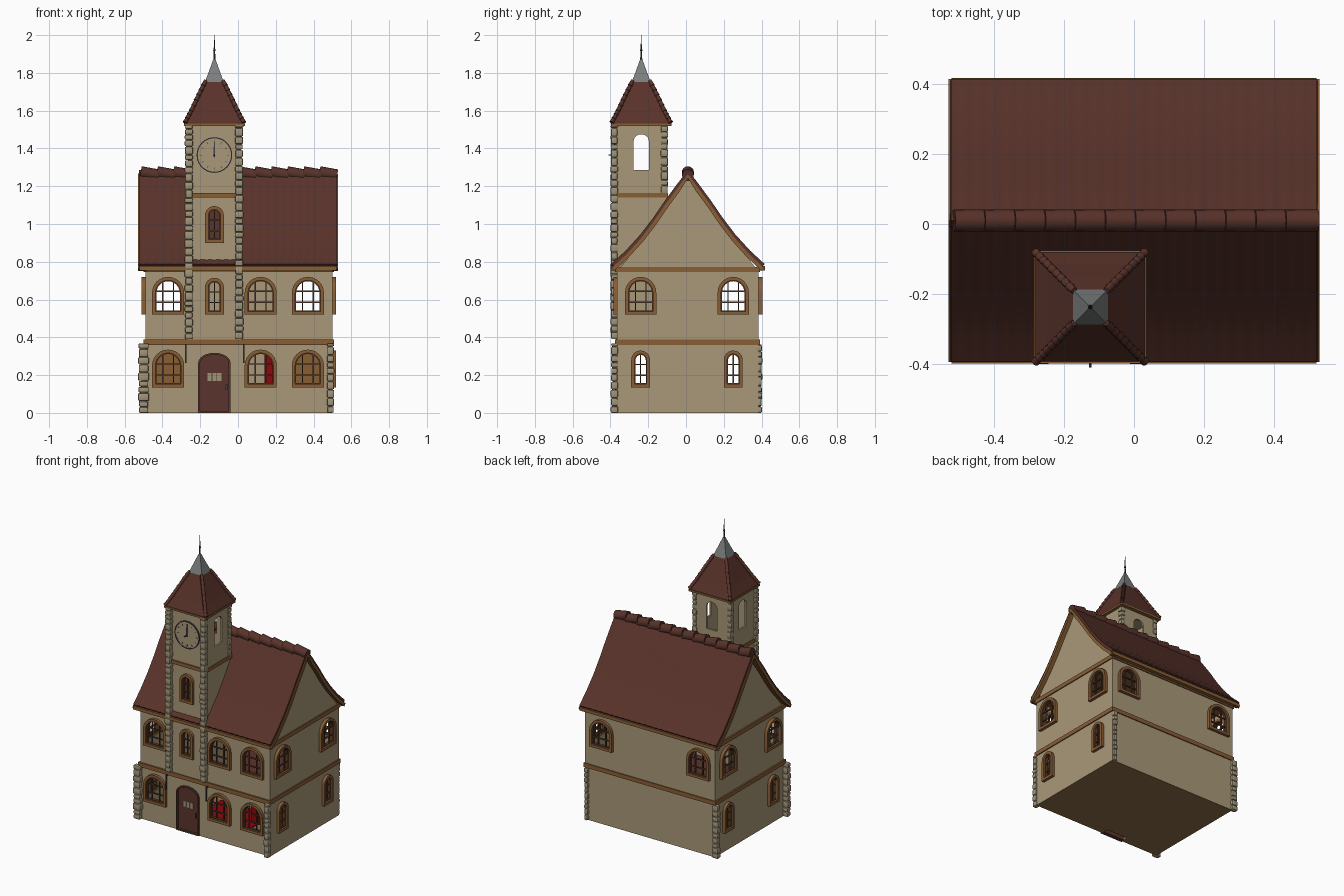
import bpy, bmesh, math, random
from mathutils import Matrix, Vector
random.seed(4)
if "Cube" in bpy.data.objects:
    bpy.data.objects.remove(bpy.data.objects["Cube"])

def material(name, *rgb):
    m = bpy.data.materials.new(name)
    m.use_nodes = True
    m.diffuse_color = (*rgb, 1)
    m.node_tree.nodes["Principled BSDF"].inputs["Base Color"].default_value = (*rgb, 1)
    return m

PLASTER = material("cream plaster", .4, .315, .188)
WOOD = material("oak wood", .25, .112, .036)
DARK_WOOD = material("dark wood", .1, .046, .024)
TILE = material("maroon roof tile", .098, .032, .023)
STONE = material("corner stone", .35, .3, .195)
LEAD = material("grey lead", .2, .21, .21)
IRON = material("dark iron", .055, .055, .07)
DOOR = material("red brown door", .105, .033, .025)
RED = material("red cloth", .26, .002, .004)
EARTH = material("floor brown", .26, .155, .062)

def finish(name, bm, mat, smooth=False, mods=()):
    mesh = bpy.data.meshes.new(name)
    bm.to_mesh(mesh)
    bm.free()
    mesh.materials.append(mat)
    ob = bpy.data.objects.new(name, mesh)
    bpy.context.collection.objects.link(ob)
    bpy.ops.object.select_all(action='DESELECT')
    ob.select_set(True)
    bpy.context.view_layer.objects.active = ob
    for kind, settings in mods:
        mod = ob.modifiers.new(kind.title(), kind)
        for key, value in settings.items():
            setattr(mod, key, value)
        bpy.ops.object.modifier_apply(modifier=mod.name)
    if smooth:
        bpy.ops.object.shade_smooth_by_angle(angle=math.radians(40))
    return ob

def box(bm, x0, x1, y0, y1, z0, z1, m=Matrix()):
    centre = Matrix.Translation(((x0 + x1) / 2, (y0 + y1) / 2, (z0 + z1) / 2))
    bmesh.ops.create_cube(bm, size=1, matrix=m @ centre @ Matrix.Diagonal((x1 - x0, y1 - y0, z1 - z0, 1)))

def boxes(name, mat, *dims):
    bm = bmesh.new()
    for d in dims:
        box(bm, *d)
    finish(name, bm, mat)

def rod(bm, a, b, r1, r2, sides=12):
    a, b = Vector(a), Vector(b)
    m = Matrix.Translation((a + b) / 2) @ (b - a).to_track_quat('Z', 'Y').to_matrix().to_4x4()
    bmesh.ops.create_cone(bm, cap_ends=True, segments=sides, radius1=r1, radius2=r2, depth=(b - a).length, matrix=m)

def loft(bm, loops, wrap=False):
    rows = [[bm.verts.new(p) for p in loop] for loop in loops]
    for a, b in list(zip(rows, rows[1:])) + ([(rows[-1], rows[0])] if wrap else []):
        for i in range(len(a)):
            bm.faces.new((a[i - 1], a[i], b[i], b[i - 1]))
    if not wrap:
        bm.faces.new(rows[0][::-1])
        bm.faces.new(rows[-1])
    bmesh.ops.recalc_face_normals(bm, faces=bm.faces)

def arch(w, h, rise, inset=0):
    r = w / 2 - inset
    arc = [(r * math.cos(t * math.pi / 12), h - rise + (rise - inset) * math.sin(t * math.pi / 12)) for t in range(13)]
    return [(-r, inset), (r, inset)] + arc

def arch_solid(bm, m, w, h, rise, y0, y1):
    loft(bm, [[m @ Vector((u, y, v)) for u, v in arch(w, h, rise)] for y in (y0, y1)])

def arch_ring(bm, m, w, h, rise, inset, width, y0, y1):
    out, inn = arch(w, h, rise, inset), arch(w, h, rise, inset + width)
    loft(bm, [[m @ Vector((u, y, v)) for u, v in pts]
              for pts, y in ((out, y0), (out, y1), (inn, y1), (inn, y0))], wrap=True)

def wall_spot(x, y, z, turn):
    return Matrix.Translation((x, y, z)) @ Matrix.Rotation(math.radians(turn), 4, 'Z')

# Window layout: place, width, height
FRONT, BACK, X_MIN, X_MAX, MID = -.365, .385, -.49, .5, .01
TX, TY = -.125, -.237
windows = [(wall_spot(x, FRONT, z, 0), .17, .2) for x in (-.37, .12, .37) for z in (.135, .52)]
windows += [(wall_spot(TX, FRONT - .005, z, 0), .1, .195) for z in (.52, .9)]
windows += [(wall_spot(x, BACK, .52, 180), .17, .2) for x in (-.37, .37)]
for side, turn in ((X_MAX, 90), (X_MIN, -90)):
    for y in (-.24, .25):
        windows += [(wall_spot(side, y, .52, turn), .165, .2), (wall_spot(side, y, .135, turn), .1, .195)]
door_spot = wall_spot(TX, FRONT, 0, 0)
# Cutter for every opening
bm = bmesh.new()
for m, w, h in windows:
    arch_solid(bm, m, w - .01, h - .005, w / 2 - .005, -.05, .05)
arch_solid(bm, wall_spot(TX, FRONT, -.05, 0), .16, .36, .05, -.05, .05)
for x, y, turn in ((.015, TY, 90), (-.265, TY, -90), (TX, -.102, 180)):
    arch_solid(bm, wall_spot(x, y, 1.285, turn), .08, .19, .035, -.05, .06)
cutter = finish("opening_cutter", bm, PLASTER)
cutter.hide_render = True
HOLLOW = (('SOLIDIFY', dict(thickness=.022, offset=-1)),
          ('BOOLEAN', dict(operation='DIFFERENCE', object=cutter, solver='EXACT')))
# House body with gables, and tower
half = [(.375, 0), (.375, .75), (.25, .9), (.12, 1.085)]
outline = half + [(0, 1.245)] + [(-y, z) for y, z in half[::-1]]
bm = bmesh.new()
loft(bm, [[(x, y + MID, z) for y, z in outline] for x in (X_MIN, X_MAX)])
body = finish("house_walls", bm, PLASTER, mods=HOLLOW)
body.data.materials.append(EARTH)
for p in body.data.polygons:
    p.material_index = int(p.center.z < .03 and abs(p.normal.z) > .9)
bm = bmesh.new()
box(bm, -.265, .015, FRONT - .005, -.102, .38, 1.53)
finish("tower_walls", bm, PLASTER, mods=HOLLOW)
bpy.data.objects.remove(cutter)
# Beams and eave boards
boxes("storey_beams", WOOD, *[(-.5, .507, -.376, .392, z, z + .028) for z in (.36, .745)])
boxes("tower_beams", WOOD, (-.272, .022, -.38, -.096, 1.14, 1.164))
boxes("eave_boards", WOOD, (-.522, .522, -.398, -.37, .755, .777), (-.522, .522, .39, .417, .755, .777))
boxes("tower_eave_board", WOOD, (TX - .161, TX + .161, TY - .161, TY + .161, 1.52, 1.532))
# Window frames and glazing bars
frames, bars = bmesh.new(), bmesh.new()
for m, w, h in windows:
    arch_ring(frames, m, w, h, w / 2, 0, .018, -.02, .015)
    arch_ring(bars, m, w, h, w / 2, .016, .007, -.008, .012)
    r = w / 2 - .018
    for u in (-w / 6, w / 6) if w > .12 else (0,):
        box(bars, u - .003, u + .003, -.004, .006, .015, h - w / 2 + math.sqrt(r * r - u * u), m)
    for k in (.33, .62):
        box(bars, -r, r, -.004, .006, h * k - .003, h * k + .003, m)
finish("window_frames", frames, WOOD, True)
finish("window_bars", bars, DARK_WOOD)
# Door with a small barred light
bm = bmesh.new()
arch_solid(bm, door_spot, .16, .31, .05, .004, .018)
finish("door", bm, DOOR)
bm = bmesh.new()
arch_ring(bm, door_spot, .172, .318, .055, 0, .01, -.01, .015)
finish("door_frame", bm, DARK_WOOD)
boxes("door_light", STONE, *[(x - .011, x + .011, FRONT, FRONT + .006, .17, .21) for x in (TX - .026, TX, TX + .026)])
boxes("door_handle", IRON, (-.065, -.055, FRONT - .012, FRONT + .006, .12, .15))
# Room interior
boxes("room_lining", WOOD, (-.46, -.2, .345, .355, .02, .35), (.25, .47, .345, .355, .02, .35))
boxes("red_curtain", RED, (.14, .19, -.06, .06, .02, .34))
boxes("red_rug", RED, (-.2, .19, -.2, .1, .02, .027))
boxes("upper_floor", DOOR, (-.467, .477, -.342, .362, .386, .392))
boxes("tower_window_backing", DOOR, (-.18, -.07, -.343, -.338, .88, 1.1))
# Main roof, rippled across its tiles, and bargeboards
slope = [(.405, .788), (.33, .857), (.25, .945), (.185, 1.03), (.12, 1.125), (.06, 1.206), (0, 1.285)]
ridge_line = slope + [(-y, z) for y, z in slope[-2::-1]]

def roof_sheet(name, mat, x0, x1, columns, drop, ripple, thickness):
    bm = bmesh.new()
    rows = [[bm.verts.new((x0 + (x1 - x0) * i / columns, y + MID, z - drop + ripple * math.cos(i * math.pi / 2)))
             for y, z in ridge_line] for i in range(columns + 1)]
    for a, b in zip(rows, rows[1:]):
        for j in range(len(a) - 1):
            bm.faces.new((a[j], a[j + 1], b[j + 1], b[j]))
    finish(name, bm, mat, True, [('SOLIDIFY', dict(thickness=thickness, offset=-1))])

roof_sheet("main_roof", TILE, -.523, .523, 100, 0, .0015, .018)
roof_sheet("left_bargeboard", WOOD, .497, .53, 1, .022, 0, .02)
roof_sheet("right_bargeboard", WOOD, -.53, -.485, 1, .022, 0, .02)
bm = bmesh.new()
for i in range(12):
    x = -.515 + i * .086
    rod(bm, (x, MID, 1.274), (x + .094, MID, 1.258), .032, .031, 16)
finish("ridge_tiles", bm, TILE, True)
# Tower roof, lead cap, hip tiles and finial
CORNERS = ((-1, -1), (1, -1), (1, 1), (-1, 1))
hips = [(.156, 1.537), (.124, 1.597), (.085, 1.68), (.047, 1.757)]
for name, mat, levels in (("tower_roof", TILE, [(.156, 1.527)] + hips),
                          ("spire_cap", LEAD, [(.05, 1.752), (.03, 1.805), (.006, 1.872)])):
    bm = bmesh.new()
    loft(bm, [[(TX + sx * r, TY + sy * r, z) for sx, sy in CORNERS] for r, z in levels])
    finish(name, bm, mat)
bm = bmesh.new()
for sx, sy in CORNERS:
    for low, high in zip(hips, hips[1:]):
        a, b = [Vector((TX + sx * r, TY + sy * r, z)) for r, z in (low, high)]
        for k in range(3):
            rod(bm, a.lerp(b, k / 3), a.lerp(b, (k + 1.1) / 3), .013, .009, 10)
finish("hip_tiles", bm, TILE, True)
bm = bmesh.new()
rod(bm, (TX, TY, 1.86), (TX, TY, 2), .006, .001, 8)
rod(bm, (TX, TY, 1.915), (TX, TY, 1.93), .007, .004, 8)
finish("finial", bm, IRON)
# Rough corner stones
columns = [(-.5, -.375, 0, .37, .058), (.49, -.379, 0, .37, .04), (-.5, .384, 0, .37, .045), (.485, .384, 0, .37, .03)]
for x in (-.26, .006):
    columns += [(x, -.38, .39, 1.525, .044), (x, -.114, 1.16, 1.525, .036)]
bm = bmesh.new()
for x, y, z, top, w in columns:
    while z < top - .012:
        h = min(random.uniform(.028, .046), top - z)
        a, b = w / 2 * random.uniform(.82, 1.05), .019 * random.uniform(.85, 1.05)
        box(bm, x - a, x + a, y - b, y + b, z, z + h - .002)
        z += h
finish("corner_stones", bm, STONE, True, [('BEVEL', dict(width=.008, segments=2))])
# Clock
clock = wall_spot(TX, FRONT - .005, 1.365, 0)
bm = bmesh.new()
rod(bm, clock @ Vector((0, .002, 0)), clock @ Vector((0, -.006, 0)), .092, .092, 40)
finish("clock_face", bm, PLASTER)
bm = bmesh.new()
loft(bm, [[clock @ Vector((r * math.cos(t * math.pi / 20), y, r * math.sin(t * math.pi / 20))) for t in range(40)]
          for r, y in ((.094, 0), (.094, -.009), (.088, -.009), (.088, 0))], wrap=True)
for i in range(12):
    box(bm, -.0015, .0015, -.008, -.005, .066, .078, clock @ Matrix.Rotation(i * math.pi / 6, 4, 'Y'))
box(bm, -.002, .002, -.01, -.007, -.012, .072, clock)
box(bm, -.004, .004, -.012, -.009, -.01, .045, clock)
rod(bm, clock.translation, clock @ Vector((0, -.04, 0)), .005, .003, 10)
finish("clock_ring_and_hands", bm, IRON)
# Hanging iron brackets beside the door
boxes("wall_brackets", IRON, *[(x - .004, x + .004, -.392, y, z, .365) for x in (-.276, .03)
                               for y, z in ((-.384, .265), (-.36, .355))])
